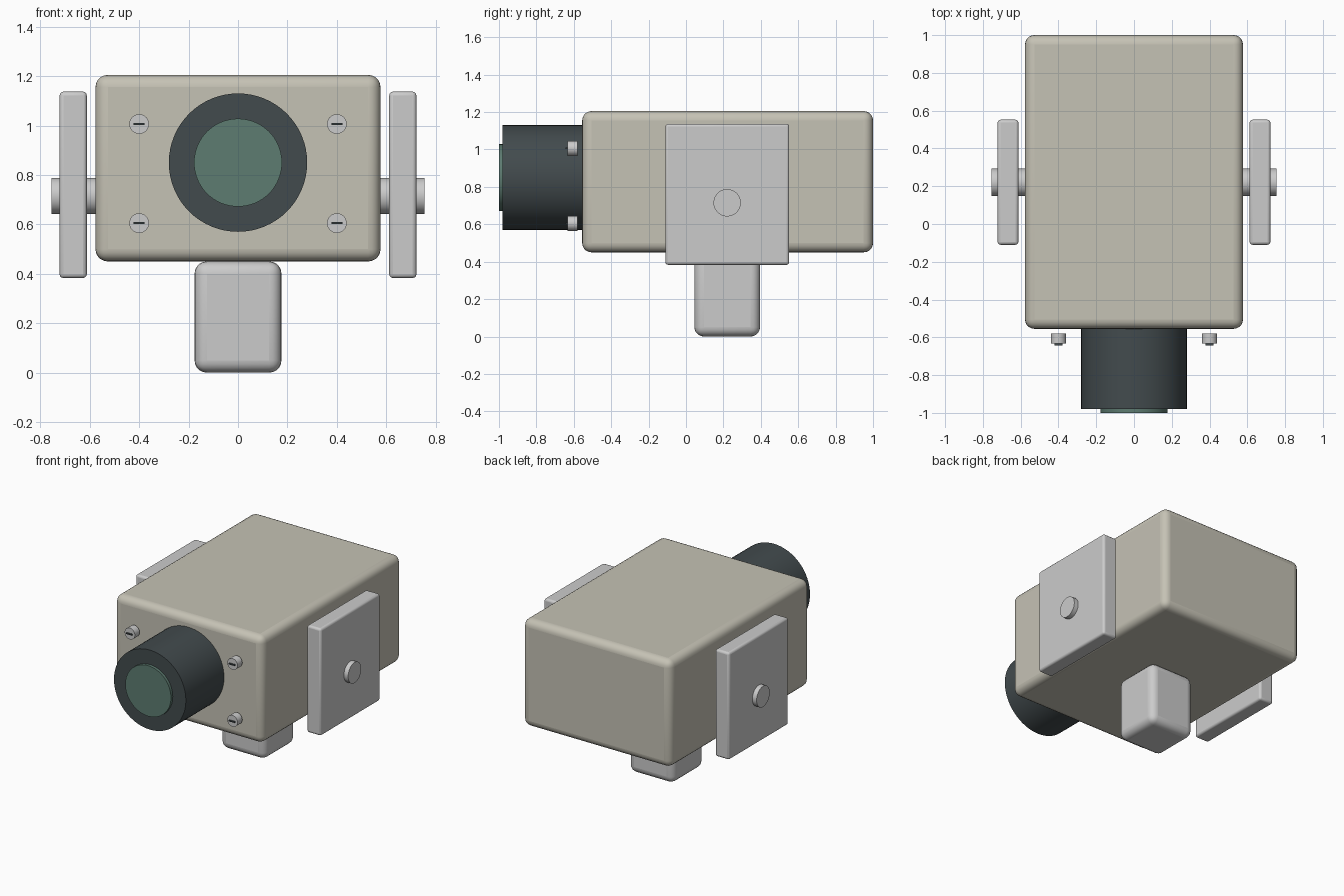
import bpy
import math

if "Cube" in bpy.data.objects:
    bpy.data.objects.remove(bpy.data.objects["Cube"])


def material(name, rgb):
    mat = bpy.data.materials.new(name)
    mat.diffuse_color = (*rgb, 1)
    mat.use_nodes = True
    mat.node_tree.nodes["Principled BSDF"].inputs["Base Color"].default_value = mat.diffuse_color
    return mat


CREAM = material("cream_paint", (0.56, 0.54, 0.46))
DARK = material("dark_metal", (0.055, 0.07, 0.075))
GLASS = material("green_glass", (0.11, 0.20, 0.165))


def finish(obj, name, mat, bevel=0, segments=4):
    obj.name = name
    if mat:
        obj.data.materials.append(mat)
    if bevel:
        mod = obj.modifiers.new("Bevel", 'BEVEL')
        mod.width = bevel
        mod.segments = segments
    bpy.ops.object.shade_smooth_by_angle(angle=math.radians(35))
    return obj


def box(name, lo, hi, mat=None, bevel=0, segments=4):
    bpy.ops.mesh.primitive_cube_add(
        size=1, location=[(a + b) / 2 for a, b in zip(lo, hi)])
    obj = bpy.context.object
    obj.scale = [b - a for a, b in zip(lo, hi)]
    bpy.ops.object.transform_apply(location=False, rotation=False, scale=True)
    return finish(obj, name, mat, bevel, segments)


def cylinder(name, axis, start, end, center, radius, mat=None, sides=48):
    """Cylinder along x or y; center holds the two other coordinates."""
    mid = (start + end) / 2
    if axis == 'x':
        loc, rot = (mid, *center), (0, math.pi / 2, 0)
    else:
        loc, rot = (center[0], mid, center[1]), (math.pi / 2, 0, 0)
    bpy.ops.mesh.primitive_cylinder_add(
        vertices=sides, radius=radius, depth=end - start, location=loc, rotation=rot)
    return finish(bpy.context.object, name, mat)


# Main housing and the mounting foot below it
box("housing", (-0.577, -0.555, 0.45), (0.577, 1.0, 1.205), CREAM, 0.05, 5)
box("mount_foot", (-0.176, 0.045, 0.0), (0.176, 0.396, 0.45), None, 0.05, 5)

# Lens barrel and glass
cylinder("lens_barrel", 'y', -0.98, -0.50, (0, 0.85), 0.28, DARK, 64)
cylinder("lens_glass", 'y', -1.0, -0.94, (0, 0.85), 0.178, GLASS, 64)

# Side plates with their pivot pins
for label, s in (("left", -1), ("right", 1)):
    x = sorted((s * 0.612, s * 0.722))
    box(label + "_side_plate", (x[0], -0.11, 0.383), (x[1], 0.552, 1.137),
        None, 0.015, 3)
    x = sorted((s * 0.54, s * 0.755))
    cylinder(label + "_pivot_pin", 'x', x[0], x[1], (0.22, 0.715), 0.073)

# Four slotted screws on the front face
for label_x, x in (("left", -0.4), ("right", 0.4)):
    for label_z, z in (("lower", 0.605), ("upper", 1.006)):
        name = f"{label_z}_{label_x}_screw"
        cylinder(name, 'y', -0.633, -0.58, (x, z), 0.04, None, 24)
        box(name + "_slot", (x - 0.022, -0.643, z - 0.004),
            (x + 0.022, -0.625, z + 0.004), DARK)
